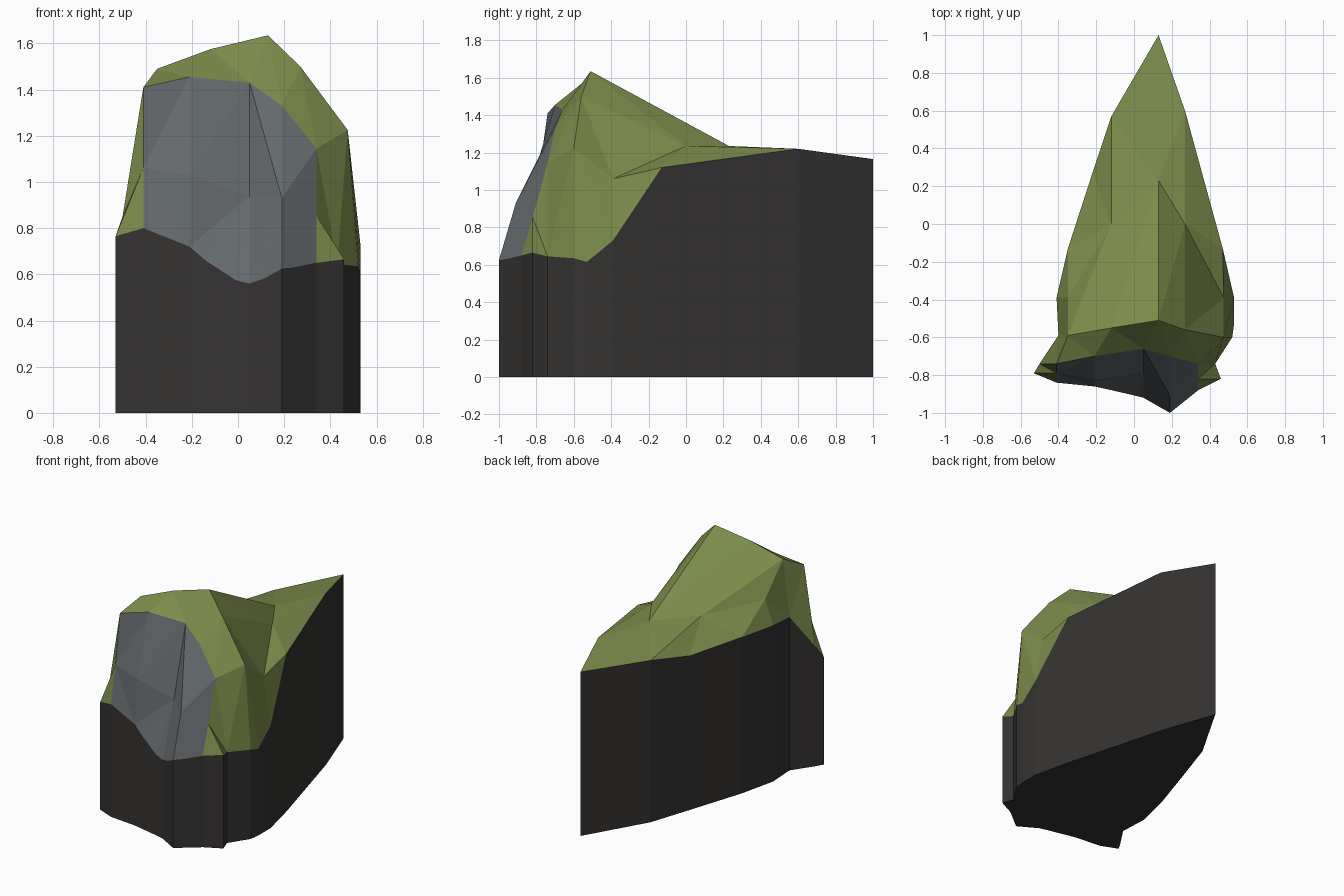
import bpy

if "Cube" in bpy.data.objects:
    bpy.data.objects.remove(bpy.data.objects["Cube"])

# Outline where the grass meets the skirt: front right, round the back, to front left
rim = [(.34, -.88, .65), (.46, -.82, .665), (.43, -.74, .645), (.52, -.60, .635),
       (.53, -.53, .615), (.53, -.39, .73), (.47, -.13, 1.12), (.27, .60, 1.22),
       (.13, 1.0, 1.165), (-.12, .57, 1.15), (-.22, .27, 1.095), (-.35, -.13, 1.11),
       (-.41, -.39, 1.11), (-.40, -.59, 1.09), (-.50, -.74, .85), (-.53, -.79, .765),
       (-.41, -.84, .80)]

# Shoulder: loop of breaks in slope just inside the rim
shoulder = [(.34, -.82, .855), (.34, -.74, 1.145), (.475, -.60, 1.225), (.475, -.39, 1.06),
            (.27, 0, 1.235), (.13, .23, 1.235), (-.12, 0, 1.25), (-.35, -.39, 1.28),
            (-.35, -.59, 1.49), (-.41, -.74, 1.41), (-.41, -.79, 1.06)]

# Rows running right to left across the front
crest = [shoulder[2], (.27, -.56, 1.50), (.13, -.51, 1.635), (-.12, -.55, 1.575), shoulder[8]]
brow = [shoulder[1], (.19, -.70, 1.33), (.05, -.66, 1.43), (-.21, -.70, 1.455), shoulder[9]]
ledge = [shoulder[0], (.19, -.91, .93), (.05, -.79, .94), (-.21, -.83, 1.03), shoulder[10]]
foot = [rim[0], (.24, -.96, .63), (.19, -1.0, .625), (.12, -.96, .585), (.05, -.92, .56),
        (-.01, -.905, .575), (-.14, -.875, .66), (-.21, -.86, .72), rim[-1]]


def strip(a, b, steps):
    """Triangles between two paths; each step advances path a or path b."""
    i = j = 0
    tris = []
    for s in steps:
        if s == "a":
            tris.append((a[i], a[i + 1], b[j]))
            i += 1
        else:
            tris.append((a[i], b[j + 1], b[j]))
            j += 1
    return tris


def build(name, polys, color):
    index = {}
    faces = [[index.setdefault(p, len(index)) for p in poly] for poly in polys]
    mesh = bpy.data.meshes.new(name)
    mesh.from_pydata(list(index), [], faces)
    mat = bpy.data.materials.new(name + "_color")
    mat.diffuse_color = (*color, 1)
    mat.use_nodes = True
    mat.node_tree.nodes["Principled BSDF"].inputs["Base Color"].default_value = mat.diffuse_color
    mesh.materials.append(mat)
    bpy.context.collection.objects.link(bpy.data.objects.new(name, mesh))


# Grass: outer slope, plateau falling to the back, and brow above the cliff
build("grass_top",
      strip(rim, shoulder, "aabbaaabababaabaabaabbabaa")
      + strip(shoulder[3:8], crest, "ba" * 4)
      + strip(crest, brow, "ab" * 4),
      (.20, .26, .07))

# Grey rock face at the front
build("cliff_face",
      strip(brow, ledge, "baabbaba") + strip(ledge, foot, "abbbbabbbaab"),
      (.13, .145, .155))

# Dark vertical skirt down to the ground, with a flat underside
loop = rim + foot[-2:0:-1]
ground = [(x, y, 0) for x, y, z in loop]
walls = [(ground[k - 1], ground[k], loop[k], loop[k - 1]) for k in range(len(loop))]
build("earth_skirt", walls + [ground[::-1]], (.035, .033, .032))
